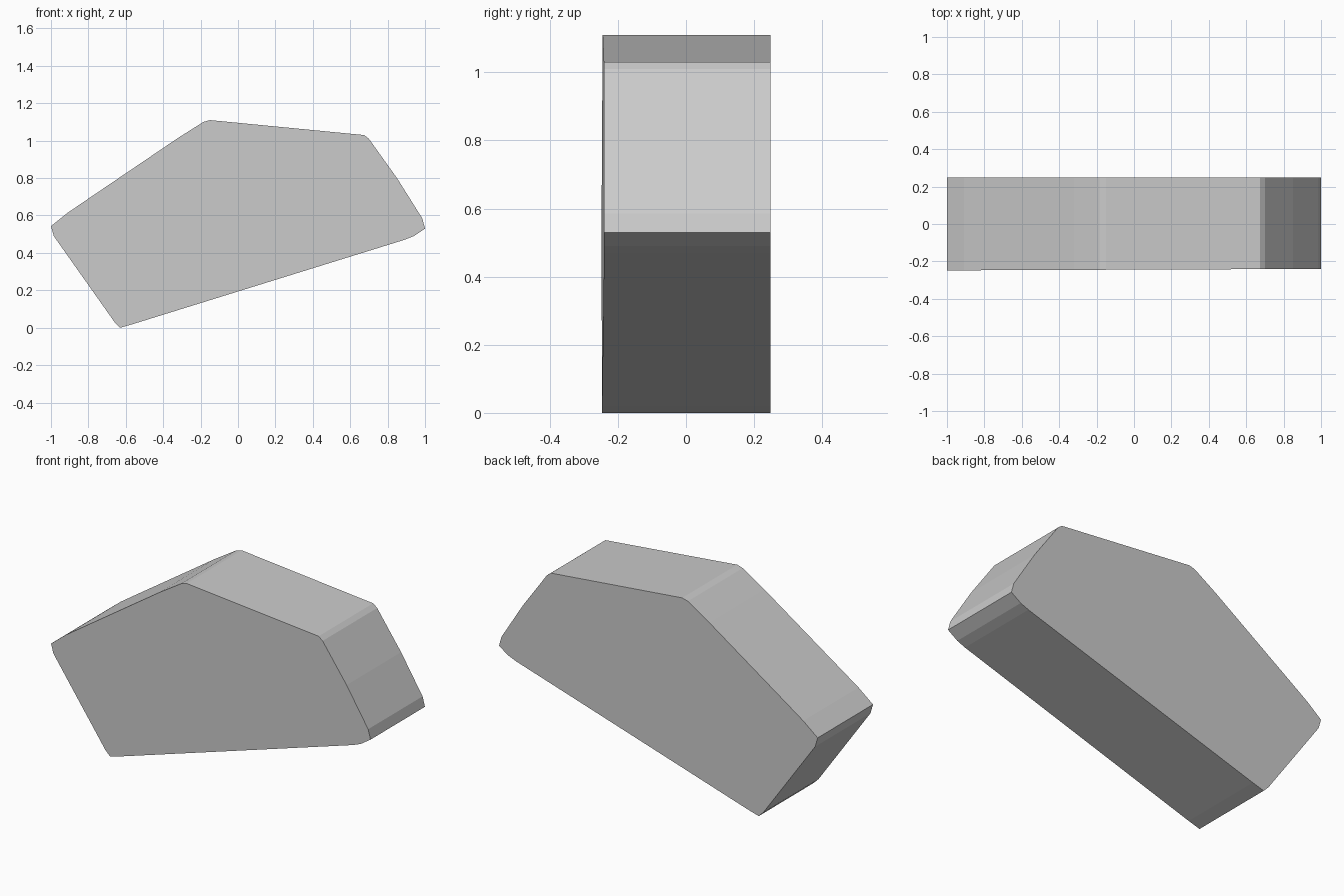
import bpy, bmesh

if "Cube" in bpy.data.objects:
    bpy.data.objects.remove(bpy.data.objects["Cube"])

# Side outline (x, z), anticlockwise seen from the front
outline = [(-0.63, 0.0), (-0.56, 0.02), (0.89, 0.47), (0.94, 0.49), (1.0, 0.53),
           (0.985, 0.585), (0.85, 0.80), (0.70, 1.01), (0.675, 1.03),
           (-0.15, 1.11), (-0.185, 1.10), (-0.32, 1.015), (-0.80, 0.69),
           (-0.91, 0.615), (-1.0, 0.543), (-0.985, 0.49), (-0.66, 0.03)]


def front_y(x):
    # The front face leans very slightly back towards the right end
    return -0.244 + 0.004 * x


# Slab: front and back faces joined by a band of flat sides
bm = bmesh.new()
front = [bm.verts.new((x, front_y(x), z)) for x, z in outline]
back = [bm.verts.new((x, 0.248, z)) for x, z in outline]
bm.faces.new(front)
bm.faces.new(back[::-1])
n = len(outline)
for i in range(n):
    j = (i + 1) % n
    bm.faces.new((front[j], front[i], back[i], back[j]))
bmesh.ops.recalc_face_normals(bm, faces=bm.faces)

mesh = bpy.data.meshes.new("stone_slab")
bm.to_mesh(mesh)
bm.free()
slab = bpy.data.objects.new("stone_slab", mesh)
bpy.context.collection.objects.link(slab)
